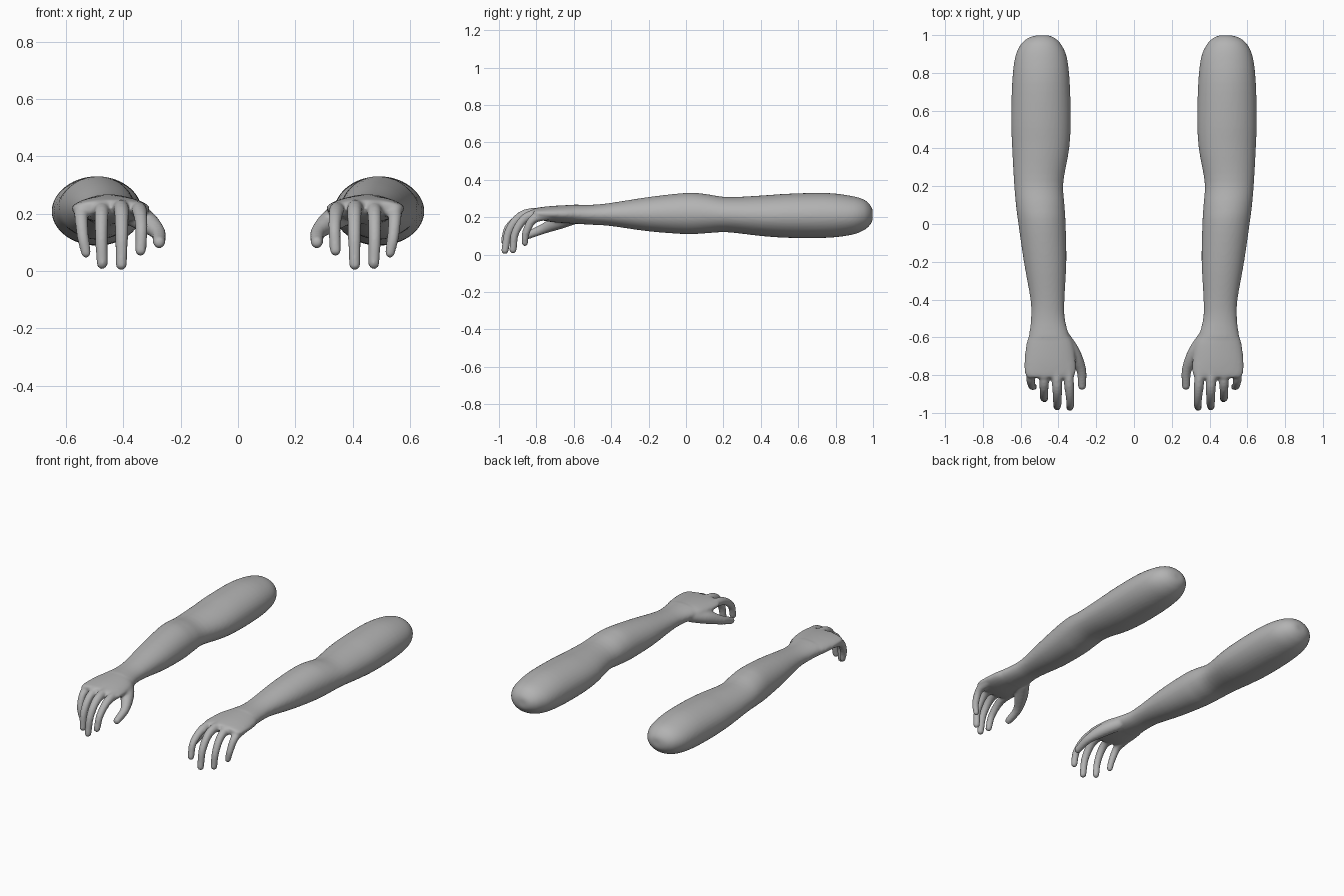
import bpy
import bmesh
from math import sin, cos, pi
from mathutils import Vector

cube = bpy.data.objects.get("Cube")
if cube:
    bpy.data.objects.remove(cube, do_unlink=True)

skin = bpy.data.materials.new("plain grey")
skin.use_nodes = True
GREY = (0.45, 0.45, 0.45, 1)
skin.diffuse_color = GREY
skin.node_tree.nodes["Principled BSDF"].inputs["Base Color"].default_value = GREY


def spline(keys, steps):
    """Smooth curve through tuples of any length."""
    k = [Vector(v) for v in keys]
    k = [2 * k[0] - k[1]] + k + [2 * k[-1] - k[-2]]
    out = []
    for a, b, c, d in zip(k, k[1:], k[2:], k[3:]):
        for i in range(steps):
            t = i / steps
            out.append(0.5 * (2 * b + (c - a) * t + (2 * a - 5 * b + 4 * c - d) * t * t
                              + (3 * b - a - 3 * c + d) * t ** 3))
    return out + [k[-2]]


def loft(bm, rings):
    """Closed skin over a row of equal rings."""
    rows = [[bm.verts.new(p) for p in ring] for ring in rings]
    n = len(rows[0])
    for a, b in zip(rows, rows[1:]):
        for i in range(n):
            j = (i + 1) % n
            bm.faces.new((a[i], a[j], b[j], b[i]))
    bm.faces.new(rows[0][::-1])
    bm.faces.new(rows[-1])


def limb(bm, sections, sides=40):
    """Oval sections: y, inner x, outer x, bottom z, top z."""
    rings = []
    for y, x0, x1, z0, z1 in sections:
        rings.append([((x0 + x1) / 2 + (x1 - x0) / 2 * cos(2 * pi * i / sides), y,
                       (z0 + z1) / 2 + (z1 - z0) / 2 * sin(2 * pi * i / sides))
                      for i in range(sides)])
    loft(bm, rings)


def digit(bm, keys, sides=16):
    """Tapered bent tube with a round tip; keys are x, y, z, radius."""
    pts = spline(keys, 6)
    mid = [p.to_3d() for p in pts]
    rings = []
    for i, p in enumerate(pts):
        way = (mid[min(i + 1, len(mid) - 1)] - mid[max(i - 1, 0)]).normalized()
        side = Vector((1, 0, 0))
        side = (side - way * side.dot(way)).normalized()
        up = way.cross(side)
        rings.append([mid[i] + p[3] * (side * cos(2 * pi * j / sides) + up * sin(2 * pi * j / sides))
                      for j in range(sides)])
    loft(bm, rings)
    ball = bmesh.ops.create_uvsphere(bm, u_segments=16, v_segments=10, radius=pts[-1][3])
    bmesh.ops.translate(bm, verts=ball["verts"], vec=mid[-1])


# Shoulder end to wrist to knuckles
ARM = [
    (0.998, 0.45, 0.52, 0.185, 0.24), (0.985, 0.42, 0.56, 0.16, 0.265),
    (0.95, 0.385, 0.6, 0.13, 0.295), (0.88, 0.355, 0.63, 0.105, 0.315),
    (0.75, 0.34, 0.645, 0.09, 0.33), (0.55, 0.335, 0.65, 0.09, 0.326),
    (0.4, 0.343, 0.645, 0.1, 0.316), (0.22, 0.374, 0.635, 0.12, 0.308),
    (0.1, 0.368, 0.625, 0.114, 0.325), (0.0, 0.362, 0.612, 0.11, 0.33),
    (-0.2, 0.358, 0.583, 0.125, 0.308), (-0.4, 0.368, 0.548, 0.153, 0.277),
    (-0.5, 0.366, 0.545, 0.16, 0.267), (-0.6, 0.342, 0.557, 0.165, 0.268),
]
HAND = [
    (-0.56, 0.365, 0.545, 0.165, 0.266), (-0.63, 0.325, 0.568, 0.168, 0.265),
    (-0.72, 0.31, 0.58, 0.175, 0.26), (-0.79, 0.31, 0.578, 0.188, 0.252),
    (-0.815, 0.33, 0.56, 0.2, 0.245),
]
DIGITS = [
    # Thumb
    [(0.385, -0.59, 0.205, 0.04), (0.325, -0.68, 0.175, 0.04),
     (0.28, -0.77, 0.135, 0.027), (0.275, -0.858, 0.1, 0.022)],
    # Index, middle, ring and little fingers
    [(0.352, -0.74, 0.218, 0.03), (0.342, -0.86, 0.208, 0.025),
     (0.337, -0.945, 0.15, 0.022), (0.34, -0.971, 0.072, 0.02)],
    [(0.412, -0.74, 0.226, 0.03), (0.407, -0.87, 0.212, 0.026),
     (0.406, -0.945, 0.13, 0.023), (0.407, -0.968, 0.022, 0.02)],
    [(0.475, -0.74, 0.224, 0.03), (0.476, -0.85, 0.202, 0.025),
     (0.477, -0.912, 0.12, 0.022), (0.474, -0.925, 0.026, 0.02)],
    [(0.544, -0.73, 0.216, 0.03), (0.547, -0.815, 0.19, 0.024),
     (0.541, -0.855, 0.12, 0.021), (0.53, -0.862, 0.063, 0.018)],
]


def make_arm(name, flip):
    bm = bmesh.new()
    limb(bm, spline(ARM, 4))
    limb(bm, spline(HAND, 4))
    for keys in DIGITS:
        digit(bm, keys)
    for v in bm.verts:
        v.co.x *= flip
    bmesh.ops.recalc_face_normals(bm, faces=bm.faces)
    mesh = bpy.data.meshes.new(name)
    bm.to_mesh(mesh)
    bm.free()
    mesh.materials.append(skin)
    obj = bpy.data.objects.new(name, mesh)
    bpy.context.collection.objects.link(obj)
    # Fuse palm, digits and forearm into one soft skin
    fuse = obj.modifiers.new("fuse", "REMESH")
    fuse.mode = "VOXEL"
    fuse.voxel_size = 0.008
    fuse.use_smooth_shade = True
    soften = obj.modifiers.new("soften", "SMOOTH")
    soften.factor = 0.5
    soften.iterations = 5


make_arm("left_arm", 1)
make_arm("right_arm", -1)
